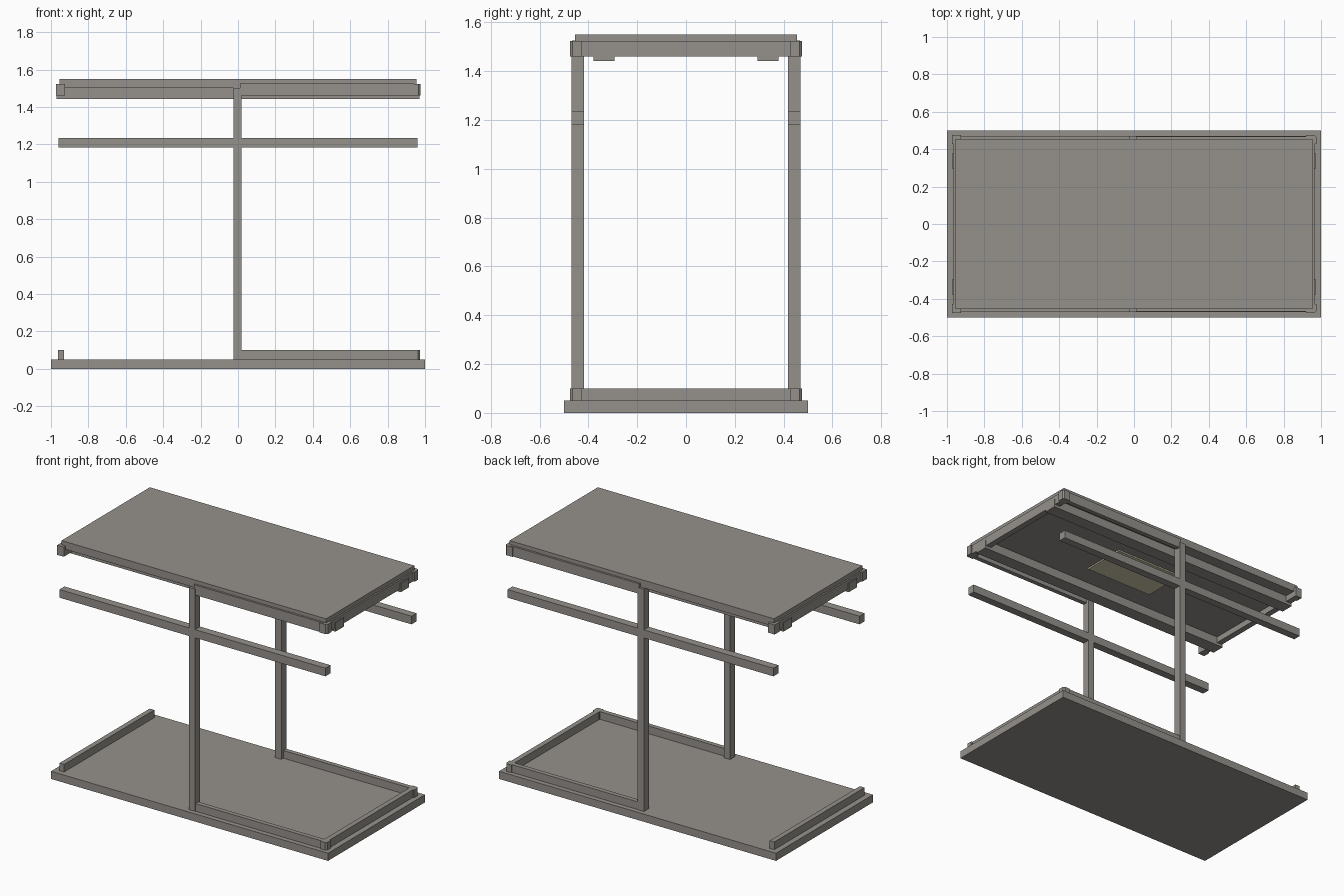
import bpy
import bmesh

cube = bpy.data.objects.get("Cube")
if cube:
    bpy.data.objects.remove(cube, do_unlink=True)


def material(name, rgb):
    m = bpy.data.materials.new(name)
    m.use_nodes = True
    m.diffuse_color = (*rgb, 1)
    bsdf = next(n for n in m.node_tree.nodes if n.type == "BSDF_PRINCIPLED")
    bsdf.inputs["Base Color"].default_value = (*rgb, 1)
    return m


GREY = material("warm grey metal", (0.30, 0.285, 0.26))
CREAM = material("cream light", (0.65, 0.61, 0.43))


def box(name, xs, ys, zs, mat=GREY, chamfer=0):
    """Box from its x, y and z ranges, optionally with its outer upright edge cut."""
    bm = bmesh.new()
    bmesh.ops.create_cube(bm, size=1)
    for v in bm.verts:
        v.co = [(min(r) if c < 0 else max(r)) for c, r in zip(v.co, (xs, ys, zs))]
    if chamfer:
        ox, oy = max(xs, key=abs), max(ys, key=abs)
        edge = [e for e in bm.edges
                if all(abs(v.co.x - ox) + abs(v.co.y - oy) < 1e-4 for v in e.verts)]
        bmesh.ops.bevel(bm, geom=edge, offset=chamfer, segments=1, affect="EDGES")
    mesh = bpy.data.meshes.new(name)
    bm.to_mesh(mesh)
    bm.free()
    mesh.materials.append(mat)
    ob = bpy.data.objects.new(name, mesh)
    bpy.context.collection.objects.link(ob)
    return ob


# Floor slab, roof slab and the light panel under the roof
box("floor_slab", (-1, 1), (-0.5, 0.5), (0, 0.05))
box("roof_slab", (-0.955, 0.955), (-0.455, 0.455), (1.5, 1.55))
box("ceiling_light", (-0.25, 0.25), (-0.15, 0.15), (1.491, 1.5), CREAM)

# Rails across both ends, low and high
for side, sx in (("left", 1), ("right", -1)):
    box(side + "_floor_rail", (sx * 0.93, sx * 0.963), (-0.465, 0.465), (0.05, 0.1))
    box(side + "_roof_rail", (sx * 0.925, sx * 0.965), (-0.455, 0.455), (1.46, 1.522))

# Parts repeated at the front and the back
for end, sy in (("front", -1), ("back", 1)):
    outer = (sy * 0.418, sy * 0.47)
    rail = (sy * 0.438, sy * 0.468)
    corner = (sy * 0.428, sy * 0.475)
    box(end + "_post", (-0.025, 0.02), outer, (0.05, 1.5))
    box(end + "_crossbar", (-0.96, 0.96), outer, (1.182, 1.235))
    box(end + "_roof_beam", (-0.97, 0.97), (sy * 0.293, sy * 0.38), (1.442, 1.5))

    # Long rails run along the left half only
    box(end + "_floor_rail", (0.02, 0.94), rail, (0.05, 0.1))
    box(end + "_roof_rail", (0.01, 0.94), rail, (1.46, 1.525))

    # Corner blocks
    box(end + "_floor_corner", (0.928, 0.972), corner, (0.05, 0.1), chamfer=0.01)
    box(end + "_left_roof_corner", (0.92, 0.975), corner, (1.46, 1.523), chamfer=0.01)
    box(end + "_right_roof_corner", (-0.925, -0.973), corner, (1.46, 1.523))
